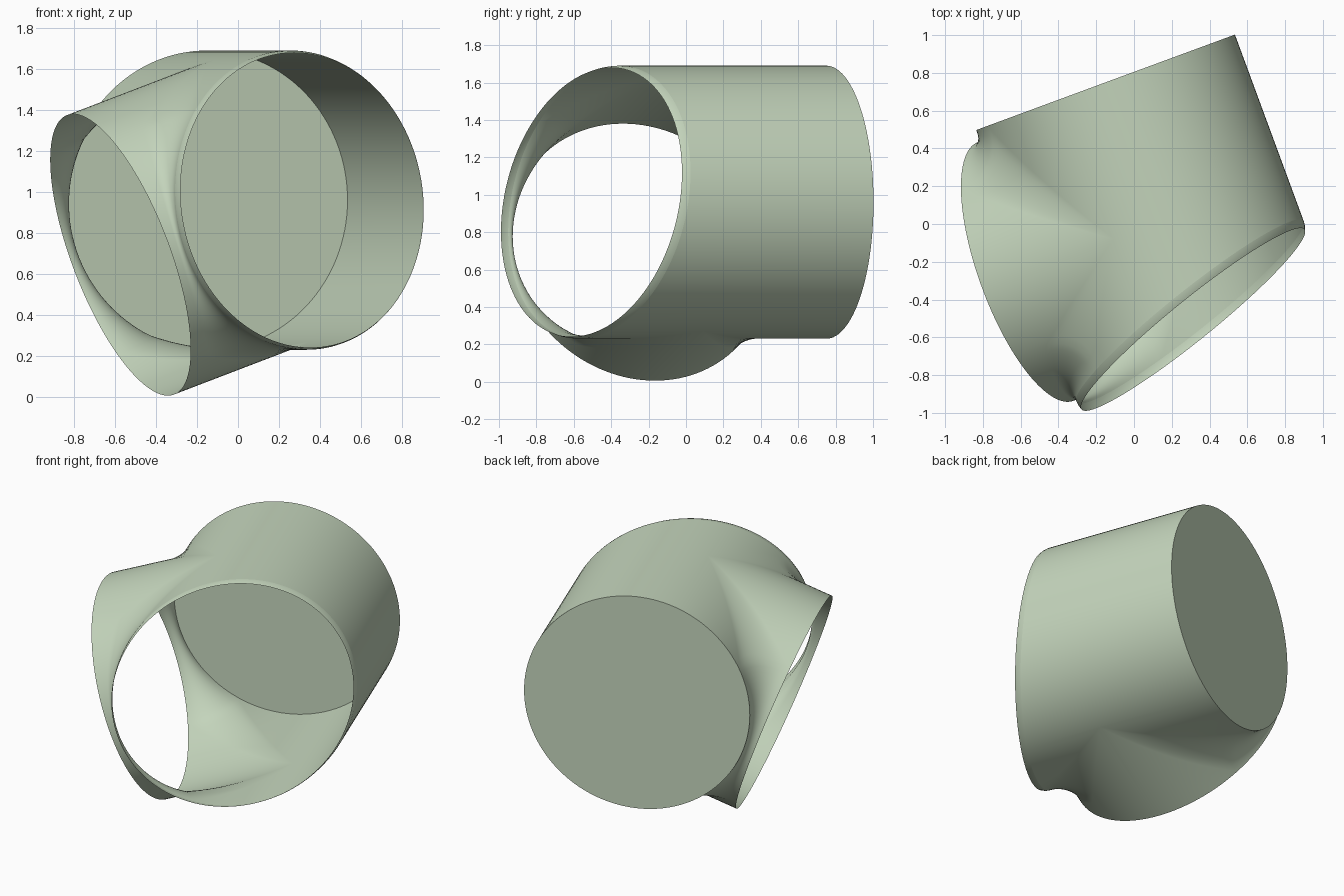
import bpy, bmesh
from math import sin, cos, pi, radians
from mathutils import Vector

old = bpy.data.objects.get("Cube")
if old:
    bpy.data.objects.remove(old, do_unlink=True)

# Shared frame: main pipe axis, branch axis, and the direction across both
R = 0.73
CENTRE = Vector((0.124, 0.006, 0.96))
MAIN = Vector((0.346, -0.938, 0)).normalized()
BRANCH = Vector((-0.886, -0.318, -0.338))
BRANCH = (BRANCH - MAIN * BRANCH.dot(MAIN)).normalized()
ACROSS = MAIN.cross(BRANCH)
SIDE = Vector((0.938, 0.346, 0))
BACK, MOUTH, RIM = -0.793, 0.79, 0.045
STEPS, ARC = 64, 10

green = bpy.data.materials.new("pale_green")
green.use_nodes = True
colour = (0.55, 0.66, 0.50, 1)
green.diffuse_color = colour
green.node_tree.nodes["Principled BSDF"].inputs["Base Color"].default_value = colour


def place(along, out, across):
    return CENTRE + MAIN * along + BRANCH * out + ACROSS * across


def front_end(out, across):
    """Length of the main pipe at its slanted front cut."""
    off = BRANCH * out + ACROSS * across
    return 0.545 - 0.326 * off.dot(SIDE) - 0.155 * off.z


def finish(name, bm):
    bmesh.ops.remove_doubles(bm, verts=bm.verts[:], dist=0.0002)
    bmesh.ops.recalc_face_normals(bm, faces=bm.faces[:])
    mesh = bpy.data.meshes.new(name)
    bm.to_mesh(mesh)
    bm.free()
    mesh.materials.append(green)
    ob = bpy.data.objects.new(name, mesh)
    bpy.context.collection.objects.link(ob)
    bpy.ops.object.select_all(action='DESELECT')
    ob.select_set(True)
    bpy.context.view_layer.objects.active = ob
    bpy.ops.object.shade_smooth_by_angle(angle=radians(40))


def loft(bm, rows):
    """Bridge neighbouring rows of points with quads."""
    grid = [[bm.verts.new(p) for p in row] for row in rows]
    for a, b in zip(grid, grid[1:]):
        for i in range(len(a) - 1):
            bm.faces.new((a[i], a[i + 1], b[i + 1], b[i]))


def branch_row(angle, sign):
    """Along the main wall, round the fillet, then out to the branch mouth."""
    h, w = R * cos(angle), R * sin(angle)
    end = front_end(h, w) - RIM if sign > 0 else -BACK
    fillet = max(0.0, min(0.5 * h, MOUTH - 0.012 - h, end - 0.01 - h))
    row = [place(sign * end, h, w)]
    for i in range(ARC + 1):
        a = i / ARC * pi / 2
        row.append(place(sign * (h + fillet * (1 - sin(a))),
                         h + fillet * (1 - cos(a)), w))
    row.append(place(sign * h, MOUTH, w))
    return row


# Pipe body: filleted front and back halves of the tee, and the plain far wall
body = bmesh.new()
half = [-pi / 2 + pi * i / STEPS for i in range(STEPS + 1)]
for sign in (1, -1):
    loft(body, [branch_row(a, sign) for a in half])
far = [(-R * cos(a), R * sin(a)) for a in half]
loft(body, [[place(BACK, s, w), place(front_end(s, w) - RIM, s, w)] for s, w in far])
finish("pipe_body", body)

# Narrow lip that draws in slightly at the slanted front opening
ring = [(R * cos(a), R * sin(a)) for a in
        (2 * pi * i / (2 * STEPS) for i in range(2 * STEPS + 1))]
lip = bmesh.new()
loft(lip, [[place(front_end(s, w) - RIM, s, w),
            place(front_end(s, w) - RIM / 2, s * 0.996, w * 0.996),
            place(front_end(s, w), s * 0.985, w * 0.985)] for s, w in ring])
finish("front_lip", lip)

# Flat disc closing the back of the main pipe
cap = bmesh.new()
cap.faces.new([cap.verts.new(place(BACK, s, w)) for s, w in ring[:-1]])
finish("back_cap", cap)
